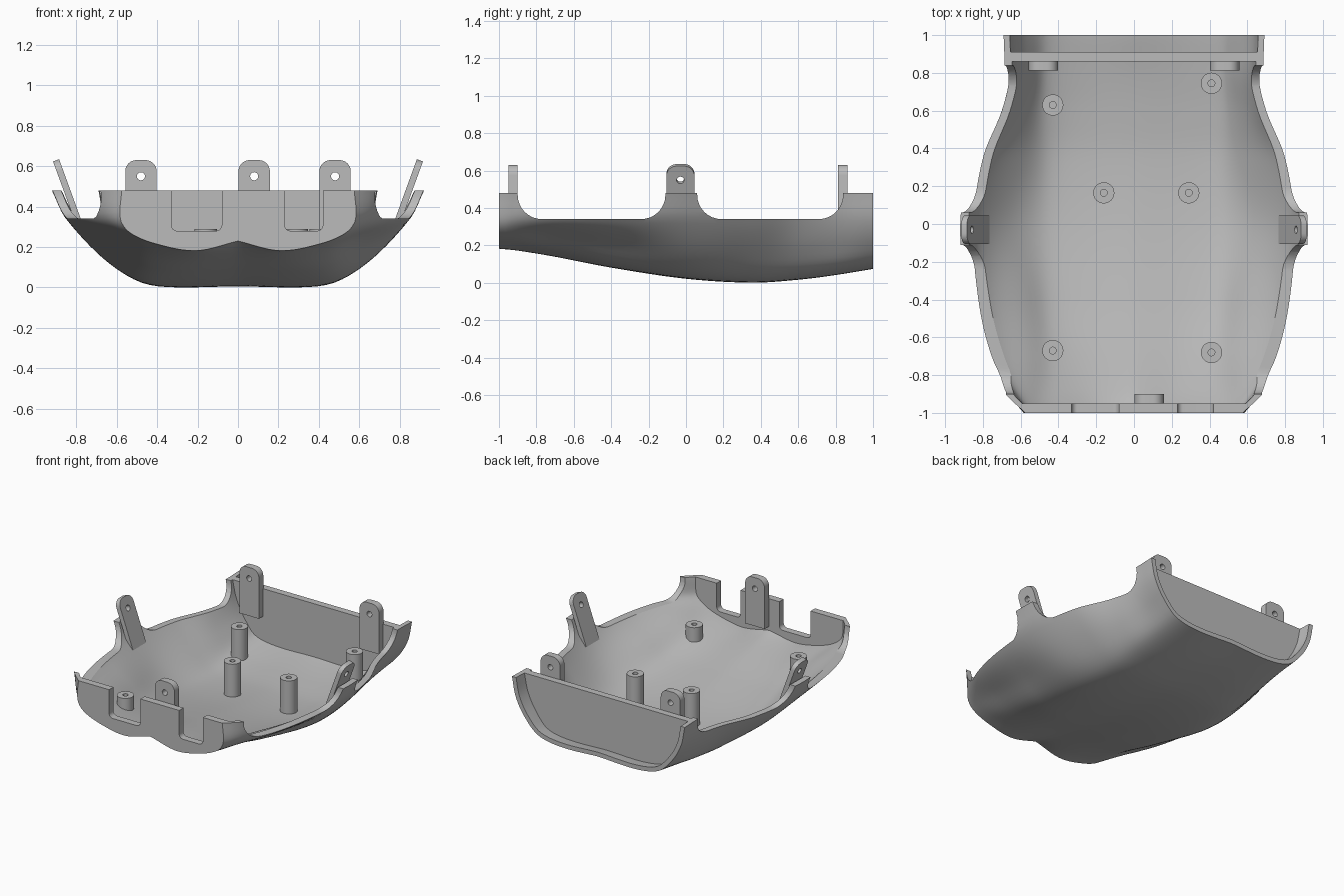
import bpy, bmesh
from math import sin, cos, pi, radians, hypot
from mathutils import Matrix

if "Cube" in bpy.data.objects:
    bpy.data.objects.remove(bpy.data.objects["Cube"])

grey = bpy.data.materials.new("light_grey")
grey.use_nodes = True
grey.diffuse_color = (0.5, 0.5, 0.5, 1)
grey.node_tree.nodes["Principled BSDF"].inputs["Base Color"].default_value = (0.5, 0.5, 0.5, 1)

DECK, RIM = 0.48, 0.34

# Hull stations: y, keel z, lobe x z, turn x z, chine x z, rim x, deck x
STATIONS = [
    (-1.0, .23, .21, .182, .42, .22, .54, .275, .582, .575),
    (-.9, .195, .22, .172, .43, .21, .55, .26, .65, .68),
    (-.7, .15, .25, .14, .44, .175, .575, .245, .755, .80),
    (-.4, .09, .3, .082, .47, .11, .61, .2, .825, .88),
    (0, .03, .32, .022, .5, .045, .67, .15, .85, .92),
    (.35, .006, .36, .003, .5, .035, .64, .15, .80, .86),
    (.6, .02, .34, .02, .5, .06, .61, .18, .70, .75),
    (.8, .045, .32, .045, .49, .085, .585, .2, .655, .69),
    (1.0, .085, .3, .075, .48, .11, .59, .215, .66, .69),
]


def spline(ts, vs, t):
    """Smooth cubic through the values vs at the positions ts."""
    t = min(max(t, ts[0]), ts[-1])
    i = max(k for k in range(len(ts) - 1) if ts[k] <= t)

    def slope(k):
        a, b = max(k - 1, 0), min(k + 1, len(ts) - 1)
        return (vs[b] - vs[a]) / (ts[b] - ts[a])
    h = ts[i + 1] - ts[i]
    u = (t - ts[i]) / h
    return ((1 + 2 * u) * (1 - u) ** 2 * vs[i] + u * (1 - u) ** 2 * h * slope(i)
            + u * u * (3 - 2 * u) * vs[i + 1] + u * u * (u - 1) * h * slope(i + 1))


def half_section(y, steps=30):
    """Points (x, z) from the keel up to the deck edge."""
    ys = [s[0] for s in STATIONS]
    kz, lx, lz, tx, tz, cx, cz, rx, dx = [
        spline(ys, [s[k] for s in STATIONS], y) for k in range(1, 10)]
    xs, zs = [0, lx, tx, cx, rx, dx], [kz, lz, tz, cz, RIM, DECK]
    ts = [0]
    for k in range(5):
        ts.append(ts[-1] + hypot(xs[k + 1] - xs[k], zs[k + 1] - zs[k]))
    return [(spline(ts, xs, ts[-1] * j / steps), spline(ts, zs, ts[-1] * j / steps))
            for j in range(steps + 1)]


def inset(points, d):
    """Move a half section inward, then extend it above the deck."""
    out = []
    for j, (x, z) in enumerate(points):
        a, b = points[max(j - 1, 0)], points[min(j + 1, len(points) - 1)]
        tx, tz = b[0] - a[0], b[1] - a[1]
        n = hypot(tx, tz)
        out.append((x - d * tz / n, z + d * tx / n) if j else (0, z + d))
    return out + [(out[-1][0], DECK + 0.2)]


def make(name, bm):
    bmesh.ops.recalc_face_normals(bm, faces=bm.faces)
    mesh = bpy.data.meshes.new(name)
    bm.to_mesh(mesh)
    bm.free()
    obj = bpy.data.objects.new(name, mesh)
    mesh.materials.append(grey)
    bpy.context.collection.objects.link(obj)
    return obj


def loft(name, y0, y1, count, d=0):
    """Solid lofted through hull sections, inset by d."""
    bm = bmesh.new()
    rings = []
    for k in range(count + 1):
        y = y0 + (y1 - y0) * k / count
        half = half_section(y)
        if d:
            half = inset(half, d)
        ring = [(-x, z) for x, z in half[:0:-1]] + half
        rings.append([bm.verts.new((x, y, z)) for x, z in ring])
    for a, b in zip(rings, rings[1:]):
        for j in range(len(a)):
            i = j - 1
            bm.faces.new((a[i], a[j], b[j], b[i]))
    bm.faces.new(rings[0])
    bm.faces.new(rings[-1])
    return make(name, bm)


def plate(name, width, height, depth, r, matrix, flip=False):
    """Upright plate with two rounded bottom corners, or top ones if flipped."""
    pts = [(-width / 2, height), (width / 2, height)]
    for side, start in ((1, 0), (-1, -pi / 2)):
        for k in range(9):
            a = start - k * pi / 16
            pts.append((side * (width / 2 - r) + r * cos(a), r + r * sin(a)))
    bm = bmesh.new()
    face = bm.faces.new([bm.verts.new((x, -depth / 2, height - z if flip else z)) for x, z in pts])
    new = bmesh.ops.extrude_face_region(bm, geom=[face])["geom"]
    bmesh.ops.translate(bm, vec=(0, depth, 0), verts=[v for v in new if isinstance(v, bmesh.types.BMVert)])
    bm.transform(matrix)
    return make(name, bm)


def cylinder(name, r, h, matrix):
    bm = bmesh.new()
    bmesh.ops.create_cone(bm, cap_ends=True, segments=32, radius1=r, radius2=r, depth=h, matrix=matrix)
    return make(name, bm)


def cut(obj, *cutters):
    for c in cutters:
        c.hide_render = True
        mod = obj.modifiers.new("cut", "BOOLEAN")
        mod.operation, mod.solver, mod.object = "DIFFERENCE", "EXACT", c
        bpy.context.view_layer.objects.active = obj
        bpy.ops.object.modifier_apply(modifier=mod.name)
        bpy.data.objects.remove(c)


def smooth(obj):
    bpy.ops.object.select_all(action="DESELECT")
    obj.select_set(True)
    bpy.context.view_layer.objects.active = obj
    bpy.ops.object.shade_smooth_by_angle(angle=radians(30))


T, quarter = Matrix.Translation, Matrix.Rotation(pi / 2, 4, "Z")

# Hull: hollow tray, open rear recess, lowered side rims, front notches
hull = loft("hull_shell", -1, 1, 60)
cut(hull, loft("cavity", -.95, .86, 56, .04), loft("rear_recess", .91, 1.1, 6, .032))
for y0, y1 in ((-.9, -.11), (.06, .84)):
    cut(hull, plate("rim_cutter", y1 - y0, .5, 3, .13, T((0, (y0 + y1) / 2, RIM)) @ quarter))
for x0, x1 in ((-.33, -.08), (.23, .42)):
    cut(hull, plate("notch_cutter", x1 - x0, .5, .15, .03, T(((x0 + x1) / 2, -.98, .28))))
smooth(hull)


# Screw tabs
def tab(name, width, height, depth, matrix):
    obj = plate(name, width, height, depth, .055, matrix, True)
    hole = matrix @ T((0, 0, height - .08)) @ Matrix.Rotation(pi / 2, 4, "X")
    cut(obj, cylinder("hole", .02, .2, hole))
    smooth(obj)


tab("front_tab", .155, .35, .05, T((.08, -.925, .28)))
for side, word in ((1, "left"), (-1, "right")):
    tab("rear_tab_" + word, .155, .35, .05, T((side * .48, .838, .28)))
    lean = Matrix.Rotation(side * radians(20), 4, "Y")
    tab("side_tab_" + word, .15, .35, .032, T((side * .78, -.03, .3)) @ lean @ quarter)

# Screw posts standing on the floor
TOP = .29
for n, (x, y) in enumerate([(-.43, .63), (.41, .745), (-.16, .165), (.29, .165), (-.43, -.67), (.41, -.68)]):
    base = min(half_section(y), key=lambda p: abs(p[0] - abs(x)))[1] + .025
    post = cylinder(f"screw_post_{n + 1}", .056, TOP - base, T((x, y, (TOP + base) / 2)))
    cut(post, cylinder("hole", .018, .12, T((x, y, TOP))))
    smooth(post)
